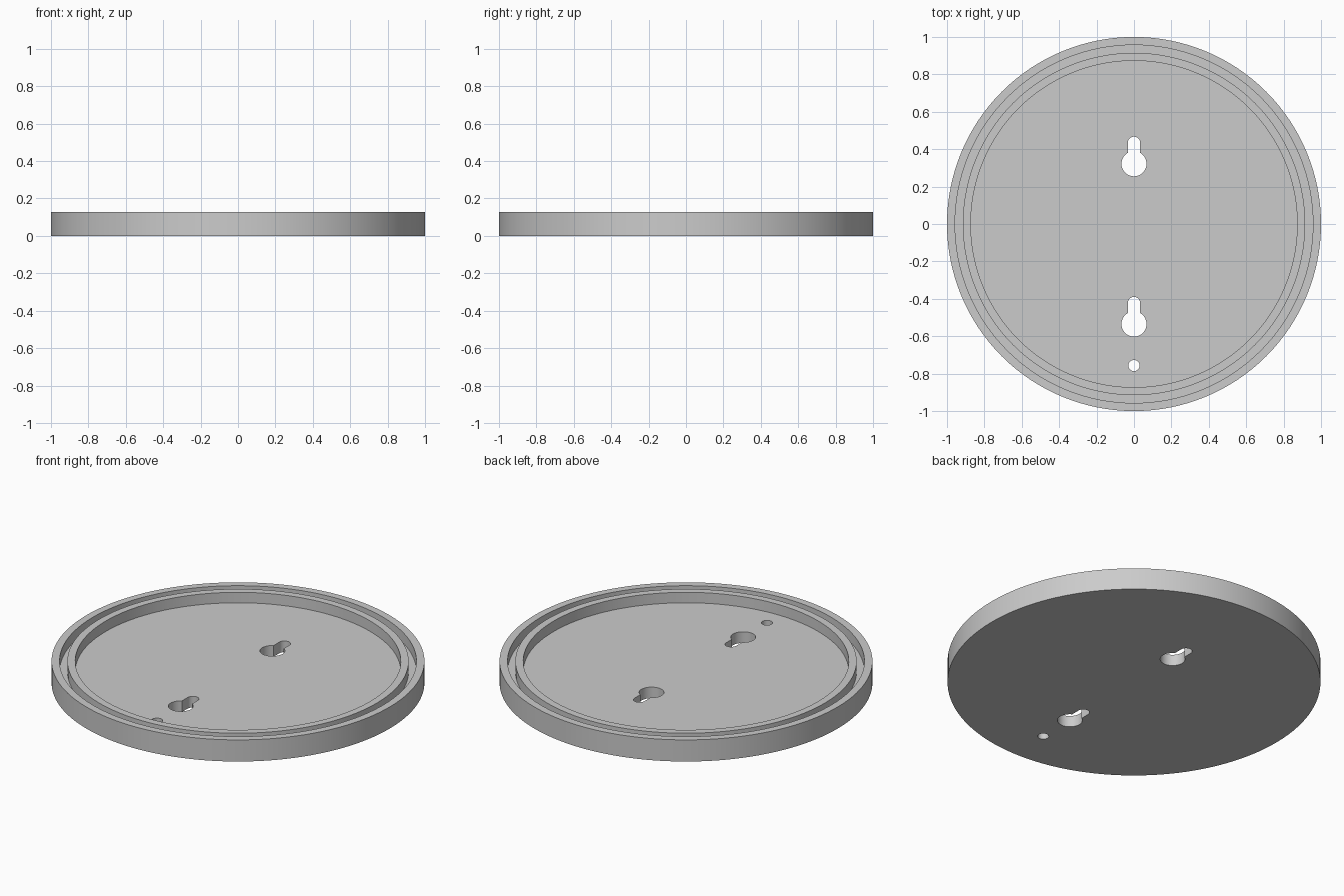
import bpy, bmesh, math

if "Cube" in bpy.data.objects:
    bpy.data.objects.remove(bpy.data.objects["Cube"])

SEG = 128
H, FLOOR = 0.128, 0.066

grey = bpy.data.materials.new("light grey")
grey.diffuse_color = (0.6, 0.6, 0.6, 1)
grey.use_nodes = True
grey.node_tree.nodes["Principled BSDF"].inputs["Base Color"].default_value = grey.diffuse_color


def make_object(name, bm):
    bmesh.ops.recalc_face_normals(bm, faces=bm.faces)
    me = bpy.data.meshes.new(name)
    bm.to_mesh(me)
    bm.free()
    me.materials.append(grey)
    ob = bpy.data.objects.new(name, me)
    bpy.context.collection.objects.link(ob)
    return ob


def lathe(name, profile):
    """Spin (radius, z) points around z, closing both ends with a disc."""
    bm = bmesh.new()
    rings = [[bm.verts.new((r * math.cos(2 * math.pi * i / SEG),
                            r * math.sin(2 * math.pi * i / SEG), z))
              for i in range(SEG)] for r, z in profile]
    for a, b in zip(rings, rings[1:]):
        for i in range(SEG):
            j = (i + 1) % SEG
            bm.faces.new((a[i], a[j], b[j], b[i]))
    bm.faces.new(rings[0])
    bm.faces.new(rings[-1])
    return make_object(name, bm)


def arc(cy, r, a0, a1, n):
    return [(r * math.cos(a0 + (a1 - a0) * i / n),
             cy + r * math.sin(a0 + (a1 - a0) * i / n)) for i in range(n + 1)]


def prism(name, outline):
    """Extrude a flat outline right through the floor."""
    bm = bmesh.new()
    face = bm.faces.new([bm.verts.new((x, y, -0.1)) for x, y in outline])
    ext = bmesh.ops.extrude_face_region(bm, geom=[face])
    bmesh.ops.translate(bm, vec=(0, 0, 0.3),
                        verts=[v for v in ext["geom"] if isinstance(v, bmesh.types.BMVert)])
    ob = make_object(name, bm)
    ob.hide_render = True
    return ob


def keyhole(cy, r=0.067, w=0.033, slot=0.112):
    """Round hole with a narrower round-ended slot above it."""
    a = math.acos(w / r)
    return arc(cy, r, math.pi - a, 2 * math.pi + a, 40) + arc(cy + slot, w, 0, math.pi, 16)


# round plate with outer rim, groove, inner rim and recessed floor
plate = lathe("wall_plate", [(1, 0), (1, H), (0.957, H), (0.957, FLOOR), (0.915, FLOOR),
                             (0.915, H), (0.873, H), (0.873, FLOOR)])

# two hanging keyholes and one small round hole
cutters = [prism("upper_keyhole_cutter", keyhole(0.322)),
           prism("lower_keyhole_cutter", keyhole(-0.535)),
           prism("small_hole_cutter", arc(-0.757, 0.03, 0, 2 * math.pi, 32)[:-1])]
bpy.context.view_layer.objects.active = plate
for c in cutters:
    mod = plate.modifiers.new("cut", "BOOLEAN")
    mod.operation, mod.solver, mod.object = "DIFFERENCE", "EXACT", c
    bpy.ops.object.modifier_apply(modifier=mod.name)
    bpy.data.objects.remove(c)

# smooth round walls, sharp rims
plate.select_set(True)
bpy.ops.object.shade_smooth_by_angle(angle=math.radians(30))
